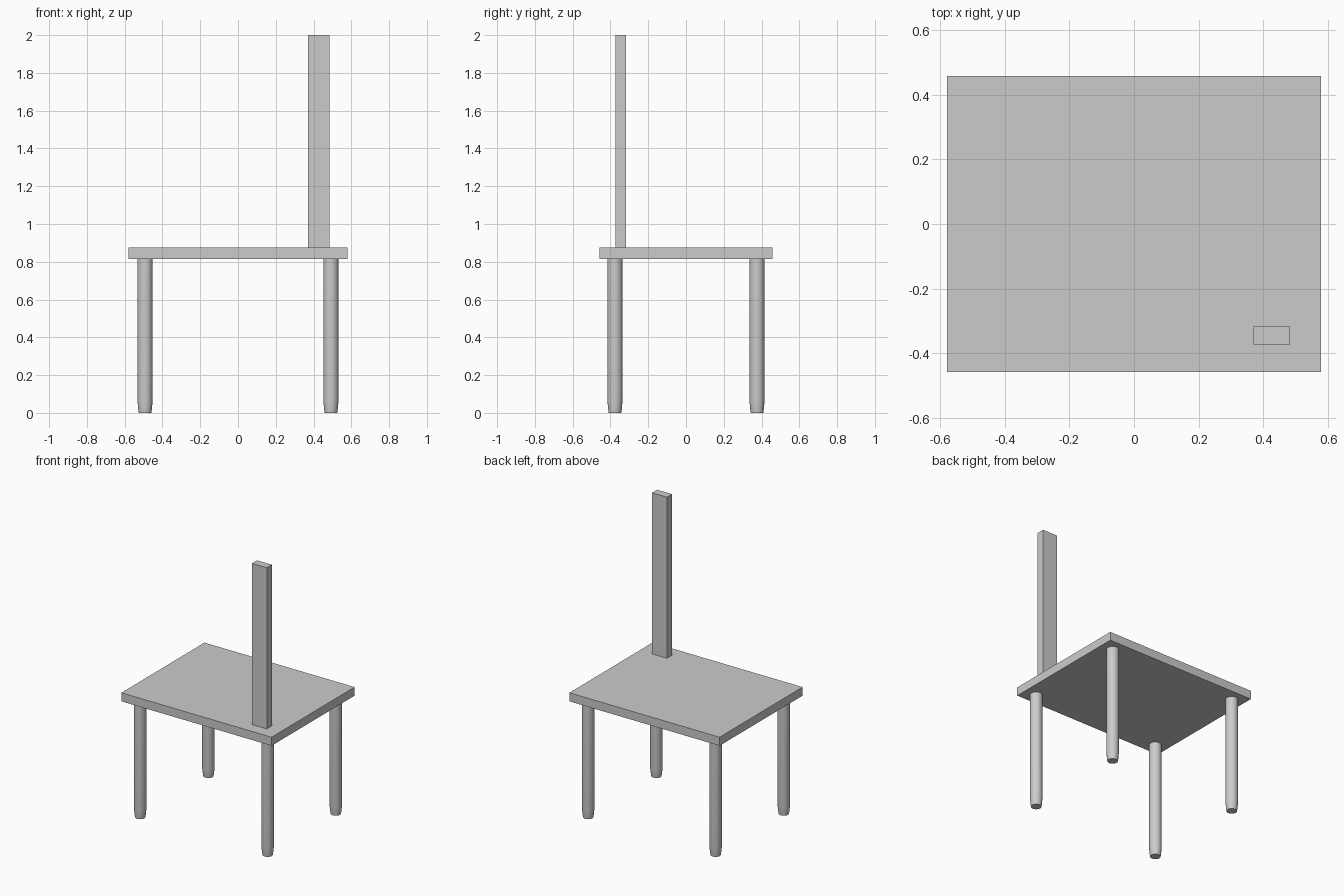
import bpy
import bmesh
import math

cube = bpy.data.objects.get("Cube")
if cube:
    bpy.data.objects.remove(cube, do_unlink=True)

grey = bpy.data.materials.new("plain_grey")
grey.use_nodes = True
colour = (0.6, 0.6, 0.6, 1)
grey.diffuse_color = colour
grey.node_tree.nodes["Principled BSDF"].inputs["Base Color"].default_value = colour


def add_object(name, bm):
    bmesh.ops.recalc_face_normals(bm, faces=bm.faces)
    mesh = bpy.data.meshes.new(name)
    bm.to_mesh(mesh)
    bm.free()
    mesh.materials.append(grey)
    obj = bpy.data.objects.new(name, mesh)
    bpy.context.collection.objects.link(obj)
    return obj


def box(name, low, high):
    bm = bmesh.new()
    bmesh.ops.create_cube(bm, size=1)
    for v in bm.verts:
        v.co = [h if c > 0 else l for c, l, h in zip(v.co, low, high)]
    return add_object(name, bm)


def turned_leg(name, x, y, profile, sides=32):
    # Stack of rings from (radius, height) pairs, capped at both ends
    bm = bmesh.new()
    rings = []
    for r, z in profile:
        angles = [math.tau * i / sides for i in range(sides)]
        rings.append([bm.verts.new((r * math.cos(a), r * math.sin(a), z)) for a in angles])
    for a, b in zip(rings, rings[1:]):
        for i in range(sides):
            j = (i + 1) % sides
            bm.faces.new((a[i], a[j], b[j], b[i]))
    bm.faces.new(rings[0][::-1])
    bm.faces.new(rings[-1])
    leg = add_object(name, bm)
    leg.location = (x, y, 0)
    bpy.ops.object.select_all(action="DESELECT")
    leg.select_set(True)
    bpy.context.view_layer.objects.active = leg
    bpy.ops.object.shade_smooth_by_angle(angle=math.radians(30))


# Seat slab and the single upright post
box("seat", (-0.58, -0.458, 0.815), (0.58, 0.458, 0.875))
box("back_post", (0.37, -0.374, 0.875), (0.484, -0.318, 2))

# Four round legs with tapered feet
leg_profile = [(0.033, 0), (0.036, 0.02), (0.04, 0.065), (0.04, 0.815)]
for side, x in (("left", 0.492), ("right", -0.492)):
    for end, y in (("front", -0.376), ("back", 0.376)):
        turned_leg(f"{end}_{side}_leg", x, y, leg_profile)
